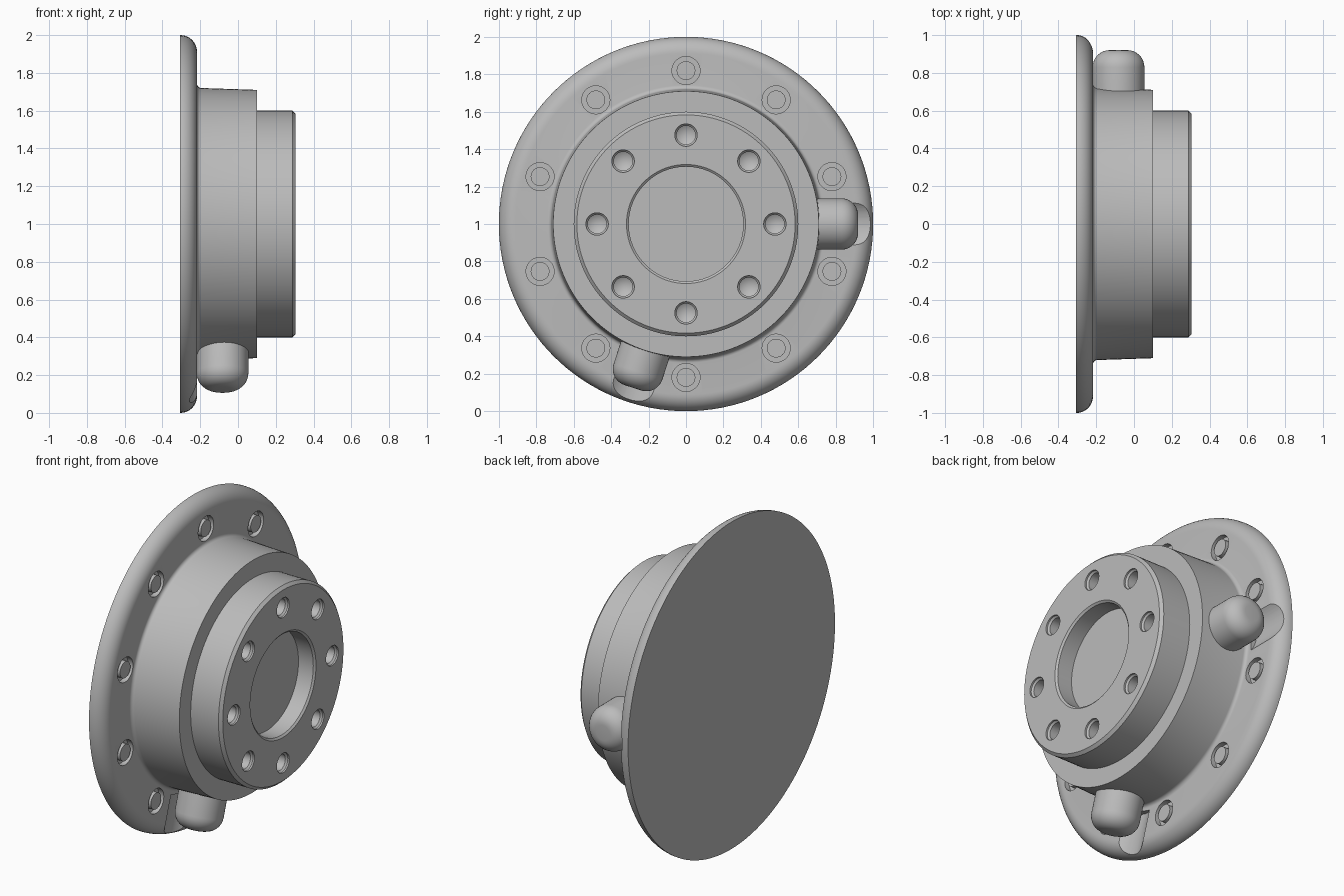
import bpy, bmesh
from math import sin, cos, pi, radians
from mathutils import Vector, Matrix

cube = bpy.data.objects.get("Cube")
if cube:
    bpy.data.objects.remove(cube)

GREY = (0.5, 0.5, 0.5, 1)
metal = bpy.data.materials.new("plain grey metal")
metal.diffuse_color = GREY
metal.use_nodes = True
metal.node_tree.nodes["Principled BSDF"].inputs["Base Color"].default_value = GREY


def arc(x, r, rad, a0, a1, n=8):
    """Rounded corner points as (x, radius) pairs; angles in degrees."""
    steps = [radians(a0 + (a1 - a0) * i / n) for i in range(n + 1)]
    return [(x + rad * cos(a), r + rad * sin(a)) for a in steps]


def lathe(profile, places, steps, closed=False):
    """Revolve an (x, radius) profile about the x axis, once for each matrix."""
    bm = bmesh.new()
    for place in places:
        verts = [bm.verts.new((x, 0, r)) for x, r in profile]
        pairs = list(zip(verts, verts[1:]))
        if closed:
            pairs.append((verts[-1], verts[0]))
        edges = [bm.edges.new(p) for p in pairs]
        before = set(bm.verts) - set(verts)
        bmesh.ops.spin(bm, geom=verts + edges, axis=(1, 0, 0), cent=(0, 0, 0),
                       angle=2 * pi, steps=steps)
        new = [v for v in bm.verts if v not in before]
        bmesh.ops.transform(bm, matrix=place, verts=new)
    bmesh.ops.remove_doubles(bm, verts=bm.verts, dist=1e-5)
    bmesh.ops.recalc_face_normals(bm, faces=bm.faces)
    return bm


def make(name, bm):
    mesh = bpy.data.meshes.new(name)
    bm.to_mesh(mesh)
    bm.free()
    mesh.materials.append(metal)
    ob = bpy.data.objects.new(name, mesh)
    bpy.context.collection.objects.link(ob)
    ob.location.z = 1
    return ob


def circle(count, radius):
    """Evenly spaced places around the x axis, starting at the top."""
    return [Matrix.Translation((0, radius * sin(2 * pi * i / count),
                                radius * cos(2 * pi * i / count)))
            for i in range(count)]


def radial(degrees):
    """Turn the x axis outward, at an angle from the top towards +y."""
    a = radians(degrees)
    turn = Vector((1, 0, 0)).rotation_difference(Vector((0, sin(a), cos(a))))
    return Matrix.Translation((-0.082, 0, 0)) @ turn.to_matrix().to_4x4()


def select_only(ob):
    bpy.ops.object.select_all(action='DESELECT')
    ob.select_set(True)
    bpy.context.view_layer.objects.active = ob


def smooth(ob):
    select_only(ob)
    bpy.ops.object.shade_smooth_by_angle(angle=radians(30))


def cut(ob, bm):
    cutter = make("cutter", bm)
    cutter.hide_render = True
    mod = ob.modifiers.new("cut", 'BOOLEAN')
    mod.operation = 'DIFFERENCE'
    mod.solver = 'EXACT'
    mod.object = cutter
    select_only(ob)
    bpy.context.view_layer.update()
    bpy.ops.object.modifier_apply(modifier=mod.name)
    bpy.data.objects.remove(cutter)


# Flange, tapered hub, raised pilot and central recess in one turned body
profile = [(-0.308, 0), (-0.308, 1.0)]
profile += arc(-0.305, 0.912, 0.088, 90, 0, 10)
profile += arc(-0.195, 0.742, 0.022, 180, 270, 5)
profile += [(0.1, 0.71), (0.1, 0.6), (0.288, 0.6), (0.305, 0.583),
            (0.305, 0.318), (0.295, 0.306), (0.195, 0.306), (0.195, 0)]
body = make("flanged_hub", lathe(profile, [Matrix()], 128))

# Drilled holes with pointed bottoms on the front face
drill = [(0.35, 0), (0.35, 0.06), (0.295, 0.06), (0.285, 0.05), (0.2, 0.05), (0.17, 0)]
cut(body, lathe(drill, circle(8, 0.475), 32))

# Ring grooves around the flange bolts
ring = [(-0.18, 0.05), (-0.18, 0.075), (-0.25, 0.075), (-0.25, 0.05)]
cut(body, lathe(ring, circle(10, 0.82), 32, closed=True))

# Rounded clearance scoops in the flange beside each port
ports = {"side_port": 90, "lower_port": 198}
scoop = [(0.75, 0), (0.75, 0.175), (1.1, 0.175), (1.1, 0)]
cut(body, lathe(scoop, [radial(a) for a in ports.values()], 64))
smooth(body)

# Stubby round-ended ports on the hub
stub = [(0.6, 0), (0.6, 0.137)] + arc(0.83, 0.047, 0.09, 90, 0) + [(0.92, 0)]
for name, angle in ports.items():
    smooth(make(name, lathe(stub, [radial(angle)], 48)))
